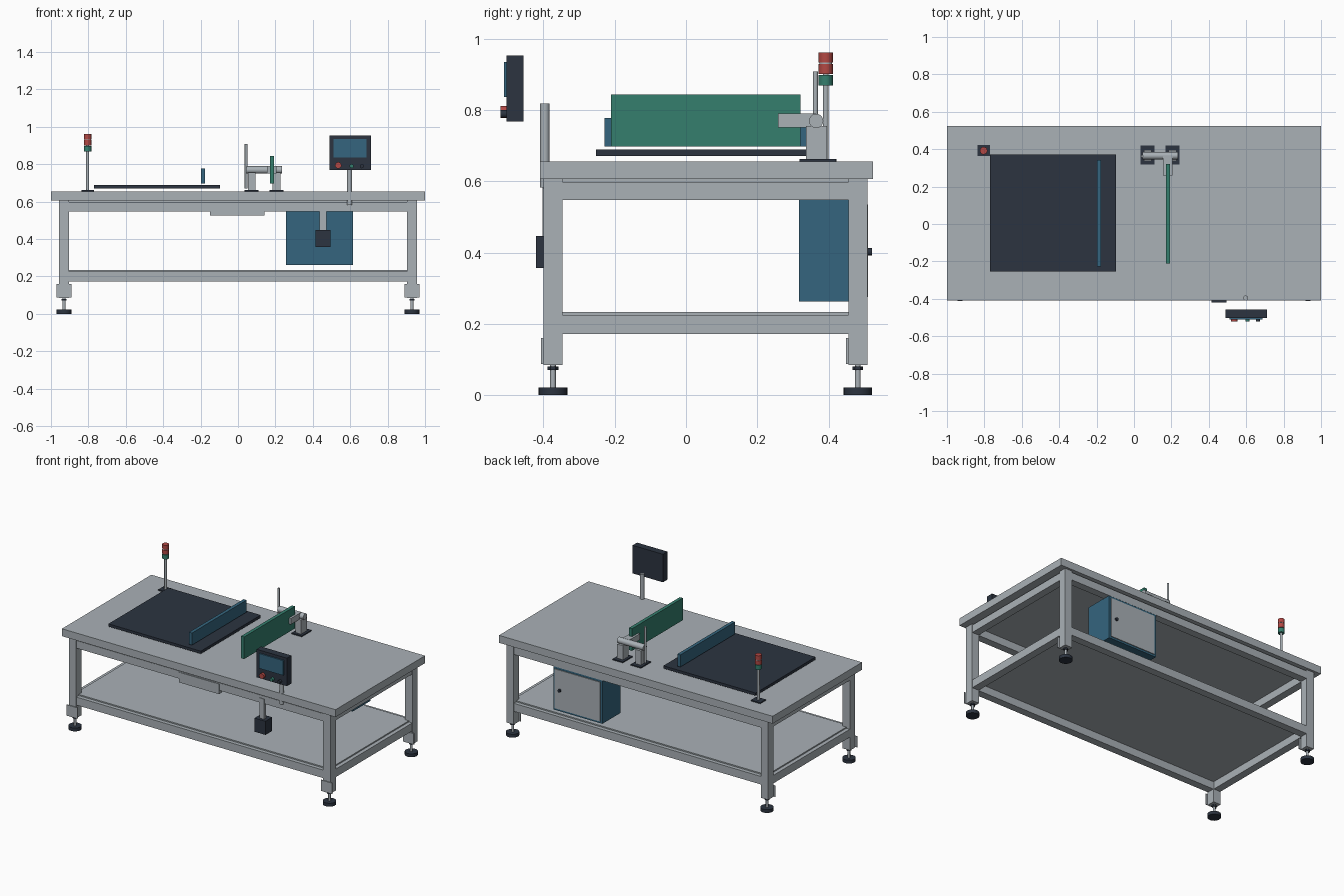
import bpy, bmesh, math
from mathutils import Matrix

if "Cube" in bpy.data.objects:
    bpy.data.objects.remove(bpy.data.objects["Cube"])


def material(name, rgb):
    m = bpy.data.materials.new(name)
    m.diffuse_color = (*rgb, 1)
    m.use_nodes = True
    m.node_tree.nodes["Principled BSDF"].inputs["Base Color"].default_value = m.diffuse_color
    return m


GRAY = material("light gray metal", (0.40, 0.44, 0.47))
DARK = material("dark slate", (0.025, 0.034, 0.051))
BLUE = material("steel blue", (0.035, 0.130, 0.210))
GREEN = material("machine green", (0.035, 0.210, 0.155))
RED = material("signal red", (0.45, 0.065, 0.058))


def finish(name, bm, mat):
    me = bpy.data.meshes.new(name)
    bm.to_mesh(me)
    bm.free()
    me.materials.append(mat)
    ob = bpy.data.objects.new(name, me)
    bpy.context.collection.objects.link(ob)
    return ob


def box(name, x, y, z, mat):
    """Box from (min, max) pairs."""
    bm = bmesh.new()
    size = [b - a for a, b in (x, y, z)]
    mid = [(a + b) / 2 for a, b in (x, y, z)]
    bmesh.ops.create_cube(bm, size=1, matrix=Matrix.Translation(mid) @ Matrix.Diagonal((*size, 1)))
    return finish(name, bm, mat)


def cyl(name, start, length, r, mat, axis="Z", r2=None, seg=24):
    """Cylinder growing from start along the positive axis."""
    rot = {"Z": Matrix(), "X": Matrix.Rotation(math.pi / 2, 4, "Y"),
           "Y": Matrix.Rotation(-math.pi / 2, 4, "X")}[axis]
    bm = bmesh.new()
    bmesh.ops.create_cone(bm, cap_ends=True, segments=seg, radius1=r,
                          radius2=r if r2 is None else r2, depth=length,
                          matrix=Matrix.Translation(start) @ rot @ Matrix.Translation((0, 0, length / 2)))
    ob = finish(name, bm, mat)
    for p in ob.data.polygons:
        p.use_smooth = True
    ob.data.set_sharp_from_angle(angle=math.radians(35))
    return ob


# Table top and its thin support
box("table_top", (-1, 1), (-0.41, 0.524), (0.606, 0.655), GRAY)
box("top_support", (-0.93, 0.93), (-0.375, 0.485), (0.598, 0.606), GRAY)

# Legs, foot plates and levelling feet
LX, LY, HW = 0.93, (-0.373, 0.482), 0.027
for sx, side in ((-1, "left"), (1, "right")):
    for cy, end in zip(LY, ("front", "back")):
        cx, tag = sx * LX, f"{end}_{side}"
        box("leg_" + tag, (cx - HW, cx + HW), (cy - HW, cy + HW), (0.085, 0.606), GRAY)
        box("foot_plate_" + tag, (cx - 0.04, cx + 0.04), (cy - HW - 0.006, cy - HW), (0.088, 0.16), GRAY)
        cyl("foot_pad_" + tag, (cx, cy, 0), 0.022, 0.04, DARK)
        cyl("foot_stem_" + tag, (cx, cy, 0.022), 0.065, 0.008, GRAY, seg=16)
        cyl("foot_nut_" + tag, (cx, cy, 0.07), 0.01, 0.015, DARK, seg=6)

# Upper and lower frame rails
for level, z in (("upper", (0.548, 0.598)), ("lower", (0.172, 0.225))):
    for cy, end in zip(LY, ("front", "back")):
        box(f"{level}_rail_{end}", (-LX + HW, LX - HW), (cy - 0.025, cy + 0.025), z, GRAY)
    for sx, side in ((-1, "left"), (1, "right")):
        box(f"{level}_rail_{side}", (sx * LX - 0.025, sx * LX + 0.025), (LY[0] + HW, LY[1] - HW), z, GRAY)
box("lower_shelf", (-0.93, 0.93), (-0.373, 0.482), (0.222, 0.233), GRAY)

# Front drawer and hanging switch box
box("drawer_front", (-0.15, 0.143), (-0.402, -0.37), (0.525, 0.592), GRAY)
box("switch_bracket", (0.437, 0.473), (-0.402, -0.385), (0.44, 0.58), GRAY)
box("switch_box", (0.415, 0.495), (-0.42, -0.35), (0.357, 0.447), DARK)

# Electrical cabinet under the back edge
box("cabinet", (0.257, 0.616), (0.317, 0.506), (0.262, 0.55), BLUE)
box("cabinet_door", (0.27, 0.603), (0.506, 0.511), (0.275, 0.535), GRAY)
cyl("cabinet_knob", (0.565, 0.51, 0.402), 0.011, 0.01, DARK, "Y")

# Work mat and the two guide plates
box("work_mat", (-0.77, -0.095), (-0.253, 0.372), (0.671, 0.689), DARK)
box("blue_guide", (-0.199, -0.177), (-0.228, 0.343), (0.697, 0.777), BLUE)
box("green_guide", (0.17, 0.192), (-0.21, 0.321), (0.697, 0.843), GREEN)

# Pivot stand holding the green guide
for name, bx, px in (("left", (0.035, 0.11), (0.053, 0.094)), ("right", (0.168, 0.243), (0.184, 0.226))):
    box("stand_base_" + name, bx, (0.318, 0.42), (0.655, 0.662), DARK)
    box("stand_post_" + name, px, (0.336, 0.395), (0.662, 0.755), GRAY)
cyl("pivot_shaft", (0.045, 0.365, 0.769), 0.19, 0.02, GRAY, "X")
box("pivot_arm", (0.156, 0.206), (0.258, 0.365), (0.75, 0.79), GRAY)
cyl("sensor_rod", (0.043, 0.363, 0.67), 0.237, 0.007, GRAY, seg=16)

# Control panel on its pole
cyl("panel_pole", (0.597, -0.396, 0.582), 0.236, 0.0135, GRAY)
box("panel_body", (0.488, 0.71), (-0.503, -0.456), (0.768, 0.953), DARK)
box("panel_screen", (0.511, 0.688), (-0.511, -0.502), (0.836, 0.934), BLUE)
for name, x, z, r, mat in (("stop", 0.536, 0.794, 0.017, RED), ("start", 0.607, 0.789, 0.011, GREEN),
                           ("reset", 0.662, 0.789, 0.011, DARK)):
    cyl(name + "_button", (x, -0.52, z), 0.02, r, mat, "Y")

# Signal tower
TX, TY = -0.804, 0.392
box("tower_base", (TX - 0.034, TX + 0.034), (TY - 0.028, TY + 0.03), (0.655, 0.662), DARK)
cyl("tower_pole", (TX, TY, 0.66), 0.29, 0.008, GRAY, seg=16)
for name, z, h, mat in (("green", 0.868, 0.03, GREEN), ("middle_red", 0.9, 0.028, RED),
                        ("top_red", 0.933, 0.028, RED)):
    cyl(name + "_lamp", (TX, TY, z), h, 0.02, mat)
cyl("lamp_spacer", (TX, TY, 0.927), 0.007, 0.018, GRAY)
